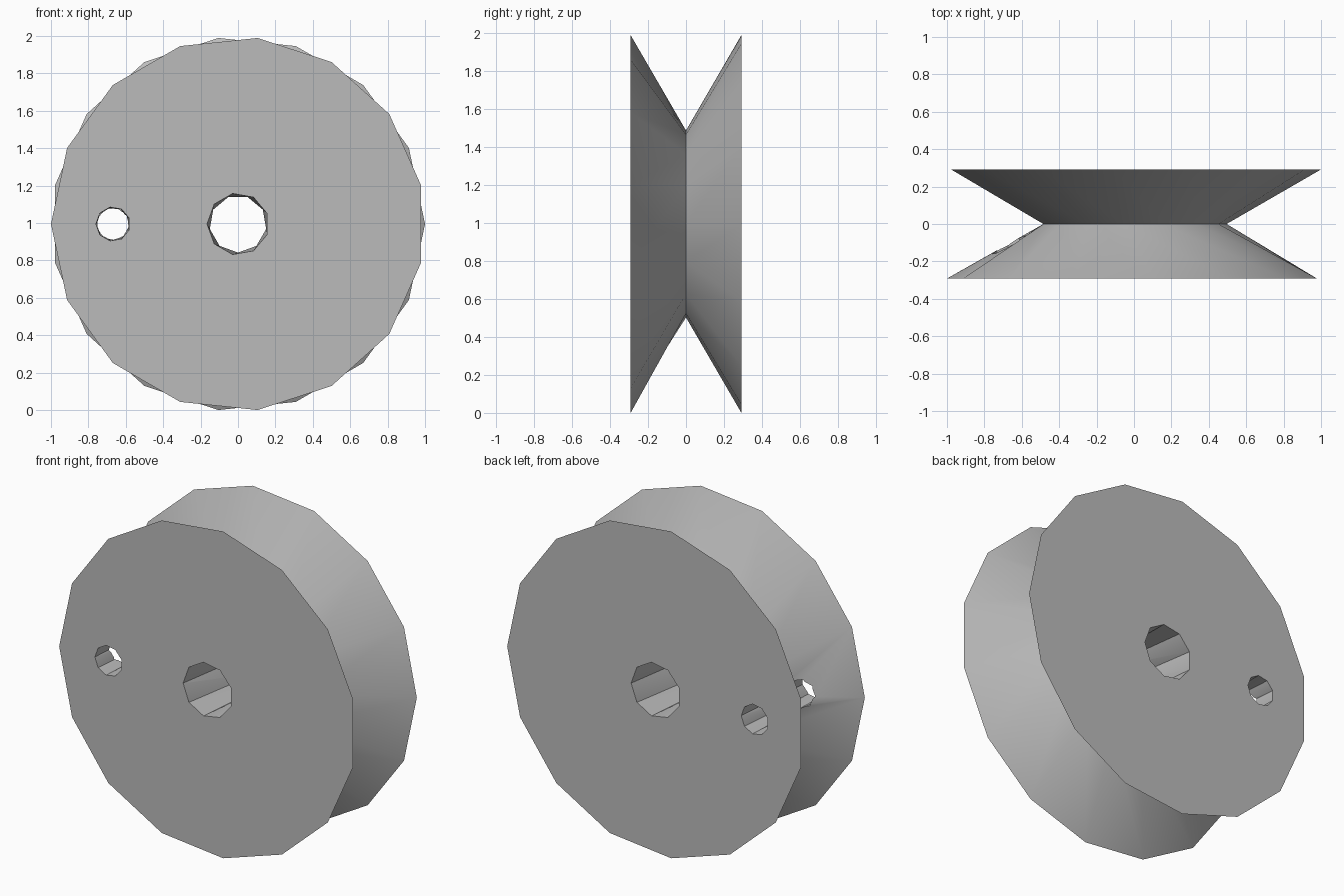
import bpy, bmesh
from math import pi, sin, cos, radians

if "Cube" in bpy.data.objects:
    bpy.data.objects.remove(bpy.data.objects["Cube"])

CENTRE_Z = 0.9945
HALF_WIDTH = 0.2916

grey = bpy.data.materials.new("plain grey")
grey.use_nodes = True
colour = (0.5, 0.5, 0.5, 1)
grey.diffuse_color = colour
grey.node_tree.nodes["Principled BSDF"].inputs["Base Color"].default_value = colour


def ring_solid(name, sides, rings, x=0):
    """Closed solid along y; each ring is (y, radius, start angle)."""
    bm = bmesh.new()
    loops = []
    for y, radius, start in rings:
        angles = [start + 2 * pi * i / sides for i in range(sides)]
        loops.append([bm.verts.new((x + radius * cos(a), y, CENTRE_Z + radius * sin(a)))
                      for a in angles])
    for (ring_a, a), (ring_b, b) in zip(zip(rings, loops), zip(rings[1:], loops[1:])):
        for i in range(sides):
            j = (i + 1) % sides
            if ring_a[2] == ring_b[2]:
                bm.faces.new((a[i], a[j], b[j], b[i]))
            else:
                # half-step twist: alternate triangles
                bm.faces.new((a[i], a[j], b[j]))
                bm.faces.new((a[i], b[j], b[i]))
    bm.faces.new(loops[0])
    bm.faces.new(loops[-1])
    bmesh.ops.recalc_face_normals(bm, faces=bm.faces)
    mesh = bpy.data.meshes.new(name)
    bm.to_mesh(mesh)
    bm.free()
    mesh.materials.append(grey)
    obj = bpy.data.objects.new(name, mesh)
    bpy.context.collection.objects.link(obj)
    return obj


# V-groove wheel: two flanges meeting at a narrow waist
wheel = ring_solid("grooved_wheel", 15, [
    (-HALF_WIDTH, 1, -pi / 15),
    (0, 0.495, 0),
    (HALF_WIDTH, 1, 0)])

# Axle hole and off-centre pin hole
for name, x, radius in (("axle_hole", 0, 0.166), ("pin_hole", -0.668, 0.092)):
    end = HALF_WIDTH + 0.01
    cutter = ring_solid(name + "_cutter", 9,
                        [(-end, radius, -pi / 9), (end, radius, 0)], x)
    cutter.hide_render = True
    cut = wheel.modifiers.new(name, "BOOLEAN")
    cut.operation = "DIFFERENCE"
    cut.solver = "EXACT"
    cut.object = cutter
    bpy.context.view_layer.objects.active = wheel
    bpy.ops.object.modifier_apply(modifier=cut.name)
    bpy.data.objects.remove(cutter)

# Smooth groove walls, crisp rims
bpy.ops.object.select_all(action="DESELECT")
wheel.select_set(True)
bpy.context.view_layer.objects.active = wheel
bpy.ops.object.shade_smooth_by_angle(angle=radians(45))
